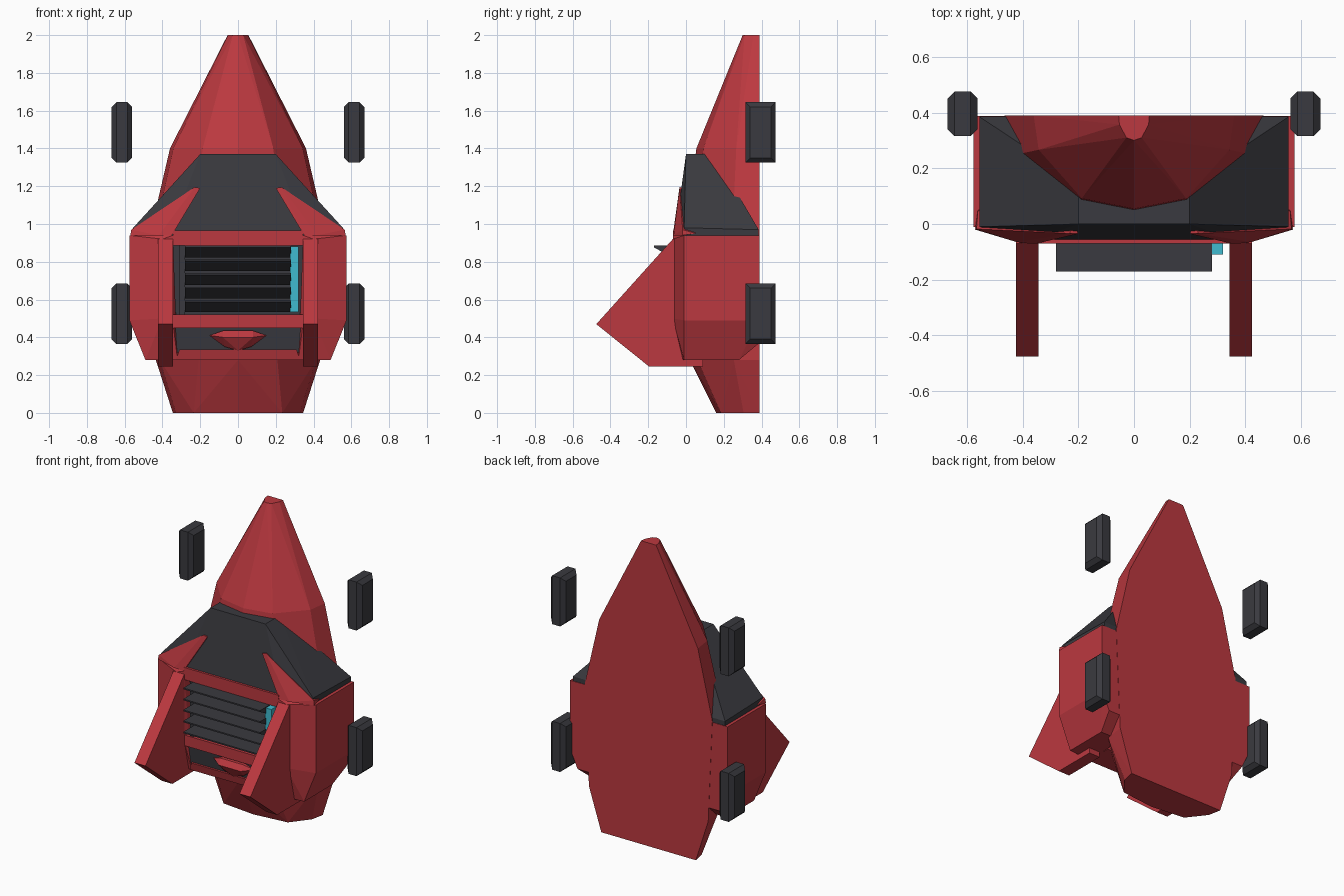
import bpy, bmesh, math

old = bpy.data.objects.get("Cube")
if old:
    bpy.data.objects.remove(old, do_unlink=True)


def material(name, rgb):
    m = bpy.data.materials.new(name)
    m.use_nodes = True
    m.diffuse_color = (*rgb, 1)
    m.node_tree.nodes["Principled BSDF"].inputs["Base Color"].default_value = (*rgb, 1)
    return m


RED = material("red", (0.50, 0.04, 0.05))
DARK = material("dark_grey", (0.042, 0.042, 0.05))
CYAN = material("cyan", (0.05, 0.50, 0.63))


def hull(name, points, mat):
    """Flat-faced convex solid around the given points."""
    bm = bmesh.new()
    for p in points:
        bm.verts.new(p)
    res = bmesh.ops.convex_hull(bm, input=bm.verts[:])
    junk = {g for g in res["geom_interior"] + res["geom_unused"]
            if isinstance(g, bmesh.types.BMVert)}
    bmesh.ops.delete(bm, geom=list(junk), context="VERTS")
    bmesh.ops.dissolve_limit(bm, angle_limit=math.radians(1),
                             verts=bm.verts[:], edges=bm.edges[:])
    bmesh.ops.recalc_face_normals(bm, faces=bm.faces[:])
    mesh = bpy.data.meshes.new(name)
    bm.to_mesh(mesh)
    bm.free()
    mesh.materials.append(mat)
    ob = bpy.data.objects.new(name, mesh)
    bpy.context.collection.objects.link(ob)
    return ob


def flip(points):
    return [(-x, y, z) for x, y, z in points]


def symmetric(name, points, mat):
    return hull(name, points + flip(points), mat)


def pair(name, points, mat):
    hull("left_" + name, points, mat)
    hull("right_" + name, flip(points), mat)


def box(name, x0, x1, y0, y1, z0, z1, mat):
    return hull(name, [(x, y, z) for x in (x0, x1) for y in (y0, y1) for z in (z0, z1)], mat)


def extrude_x(profile, x0, x1):
    return [(x, y, z) for x in (x0, x1) for y, z in profile]


# Nose body: half-round faceted sections with a flat back
BACK = 0.39
body = []
for z, w, front, mid in ((0, 0.345, 0.16, 0.68), (0.28, 0.435, 0.02, 0.48),
                         (0.95, 0.465, 0.0, 0.5), (1.4, 0.36, 0.055, 0.52),
                         (2, 0.055, 0.30, 0.5)):
    d = BACK - front
    body += [(w, BACK, z), (w * 0.95, BACK - d * 0.37, z),
             (w * mid, BACK - d * 0.89, z), (0, front, z)]
symmetric("nose_body", body, RED)

# Dark collar with sloping shoulders
symmetric("collar", [
    (0.2, 0, 1.37), (0.2, 0.15, 1.37),
    (0.555, -0.01, 0.98), (0.555, 0.385, 0.97),
    (0.555, -0.015, 0.93), (0.555, 0.385, 0.93),
    (0.37, -0.06, 0.93)], DARK)

# Side blocks
pair("side_block", [
    (0.575, -0.01, 0.94), (0.575, -0.01, 0.49), (0.49, -0.01, 0.28),
    (0.575, 0.388, 0.94), (0.575, 0.388, 0.49), (0.52, 0.388, 0.37),
    (0.49, 0.28, 0.28), (0.345, 0.28, 0.28), (0.345, 0.388, 0.37),
    (0.345, 0.388, 0.94), (0.345, -0.07, 0.94), (0.40, -0.07, 0.92),
    (0.345, -0.07, 0.48), (0.40, -0.07, 0.5), (0.32, -0.025, 0.28)], RED)

# Pointed braces lying on the collar
pair("shoulder_brace", [
    (0.20, -0.035, 1.19), (0.23, -0.034, 1.195), (0.22, 0.02, 1.19),
    (0.35, -0.07, 0.94), (0.42, -0.065, 0.94), (0.57, -0.02, 0.94),
    (0.565, -0.018, 0.97), (0.35, 0.05, 0.94), (0.56, 0.05, 0.95)], RED)

# Forward fins
pair("fin", extrude_x([(-0.07, 0.92), (-0.475, 0.47), (-0.195, 0.245),
                       (0.09, 0.245), (0.09, 0.92)], 0.343, 0.423), RED)

# Grille frame
box("grille_back", -0.345, 0.345, -0.015, 0.15, 0.45, 0.93, DARK)
box("grille_top_bar", -0.345, 0.345, -0.07, 0.1, 0.885, 0.965, RED)
box("grille_bottom_bar", -0.345, 0.345, -0.07, 0.1, 0.45, 0.52, RED)
symmetric("lower_panel", extrude_x([(-0.045, 0.45), (-0.03, 0.32),
                                    (0.15, 0.32), (0.15, 0.45)], 0, 0.345), DARK)
symmetric("chin_bar", [(0.31, -0.045, 0.335), (0.33, -0.03, 0.28),
                       (0.31, 0.15, 0.335), (0.33, 0.15, 0.28)], RED)

# Small wedge lip below the grille
symmetric("lip", [(0.15, -0.04, 0.41), (0.08, -0.065, 0.435), (0.08, -0.09, 0.40),
                  (0.07, -0.045, 0.35), (0, -0.05, 0.33), (0.15, 0, 0.41),
                  (0.08, 0, 0.435), (0, 0, 0.33)], RED)

# Wedge slats, thin at the front
for i in range(5):
    z = 0.885 - i * 0.0725
    slat = [(-0.17, z), (-0.17, z - 0.009), (-0.07, z - 0.062),
            (-0.01, z - 0.062), (-0.01, z)]
    hull("grille_slat_%d" % (i + 1), extrude_x(slat, -0.28, 0.28), DARK)
box("grille_left_strip", 0.275, 0.32, -0.11, 0, 0.535, 0.88, CYAN)
box("grille_right_strip", -0.31, -0.28, -0.06, 0, 0.52, 0.885, DARK)

# Four detached wheels with chamfered rims
hx, hy, hz, c = 0.054, 0.08, 0.16, 0.025
for place, cz in (("upper", 1.485), ("lower", 0.525)):
    wheel = []
    for sx in (-1, 1):
        for sy in (-1, 1):
            for sz in (-1, 1):
                for a, b in ((0, c), (c, 0)):
                    wheel.append((0.615 + sx * (hx - a), 0.395 + sy * (hy - b),
                                  cz + sz * (hz - b)))
    pair(place + "_wheel", wheel, DARK)
